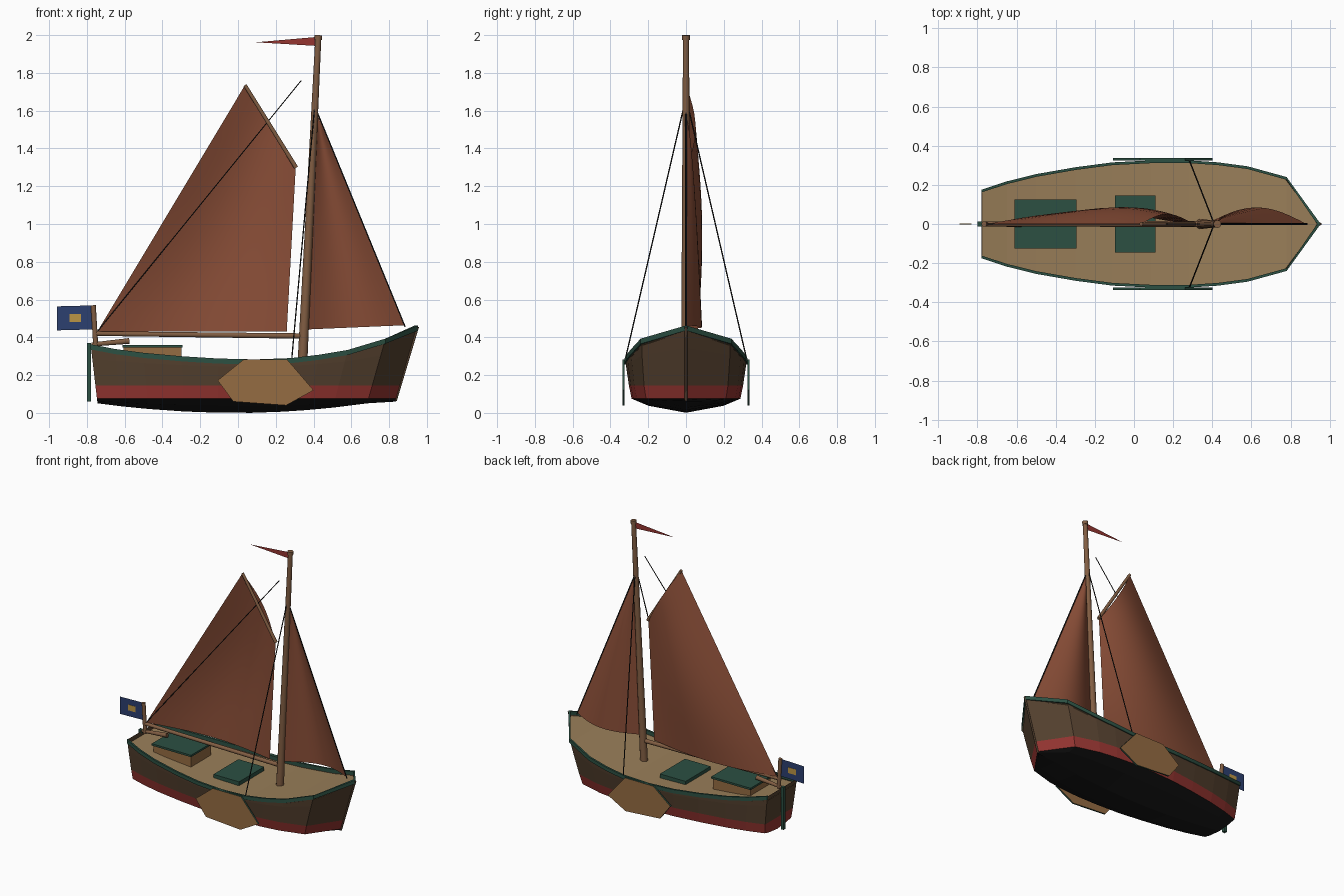
import bpy, bmesh, math
from mathutils import Vector

if "Cube" in bpy.data.objects:
    bpy.data.objects.remove(bpy.data.objects["Cube"])

def mat(name, r, g, b):
    m = bpy.data.materials.new(name)
    m.diffuse_color = (r, g, b, 1)
    m.use_nodes = True
    m.node_tree.nodes["Principled BSDF"].inputs["Base Color"].default_value = m.diffuse_color
    return m

BROWN = mat("hull_brown", .09, .052, .028)
RED = mat("red", .30, .035, .03)
BLACK = mat("black", .01, .01, .01)
GREEN = mat("green", .025, .08, .055)
DECK = mat("deck_tan", .32, .21, .10)
WOOD = mat("board_wood", .30, .15, .055)
SPAR = mat("spar_wood", .22, .11, .055)
SAIL = mat("sail_cloth", .25, .075, .038)
BLUE = mat("flag_blue", .025, .05, .16)
YELLOW = mat("flag_yellow", .5, .3, .06)

def mesh(name, verts, faces, mats, idx=None, smooth=False, fix=True):
    me = bpy.data.meshes.new(name)
    me.from_pydata([tuple(v) for v in verts], [], faces)
    for m in mats:
        me.materials.append(m)
    for i, p in enumerate(me.polygons):
        p.material_index = idx[i] if idx else 0
        p.use_smooth = smooth
    if fix:
        bm = bmesh.new()
        bm.from_mesh(me)
        bmesh.ops.remove_doubles(bm, verts=bm.verts, dist=1e-5)
        bmesh.ops.recalc_face_normals(bm, faces=bm.faces)
        bm.to_mesh(me)
        bm.free()
    ob = bpy.data.objects.new(name, me)
    bpy.context.collection.objects.link(ob)
    return ob

def grid_faces(rows, cols, close=False):
    n = cols if close else cols - 1
    return [(r*cols+c, r*cols+(c+1) % cols, (r+1)*cols+(c+1) % cols, (r+1)*cols+c)
            for r in range(rows-1) for c in range(n)]

def box(name, x0, x1, y0, y1, z0, z1, m):
    v = [(x, y, z) for z in (z0, z1) for x, y in ((x0, y0), (x1, y0), (x1, y1), (x0, y1))]
    return mesh(name, v, grid_faces(2, 4, True) + [(3, 2, 1, 0), (4, 5, 6, 7)], [m])

def rod(name, a, b, r0, r1, m, n=10):
    a, b = Vector(a), Vector(b)
    q = (b-a).to_track_quat('Z', 'Y')
    v = [p + q @ Vector((r*math.cos(2*math.pi*i/n), r*math.sin(2*math.pi*i/n), 0))
         for p, r in ((a, r0), (b, r1)) for i in range(n)]
    ob = mesh(name, v, grid_faces(2, n, True) + [tuple(range(n)), tuple(range(n, 2*n))], [m])
    for p in ob.data.polygons:
        p.use_smooth = len(p.vertices) == 4
    return ob

# Hull stations: x, half width, sheer height
ST = [(-.78, .17, .36), (-.65, .213, .335), (-.5, .25, .315), (-.3, .285, .297),
      (-.11, .31, .285), (.09, .32, .28), (.28, .32, .287), (.43, .31, .305),
      (.58, .29, .33), (.78, .235, .39), (.95, 0, .46)]

def rake(x, z, top):
    t = 1 - (z - .06) / (top - .06)
    return x * (1 - (.12 if x > 0 else .045) * t)

# Hull shell with black bottom, red band and brown topsides
verts = []
for x, w, s in ST:
    keel = .06 * min(1, abs(x)/.85) ** 2
    half = [(w, s), (w*.99, s*.55+.09), (w*.945, .145), (w*.9, .075),
            (w*.62, keel+(.075-keel)*.5), (0, keel)]
    ring = half + [(-y, z) for y, z in half[-2::-1]]
    verts += [(rake(x, z, s), y, z) for y, z in ring]
faces = grid_faces(len(ST), 11)
band = [0, 0, 1, 2, 2, 2, 2, 1, 0, 0]
idx = band * (len(ST)-1)
for i, k in ((0, 0), (1, 0), (2, 1), (3, 2), (4, 2)):
    faces.append((i, i+1, 9-i, 10-i) if i < 4 else (4, 5, 6))
    idx.append(k if i < 3 else 1)
mesh("hull", verts, faces, [BROWN, RED, BLACK], idx)
rod("stem_post", (.835, 0, .065), (.952, 0, .455), .007, .007, BROWN, 6)

# Deck just below the sheer
mesh("deck", [(x - (.015 if x > .9 else 0), k*w*.99, s-.03) for x, w, s in ST for k in (-1, 1)],
     grid_faces(len(ST), 2), [DECK])

# Rub rail swept along both sheers
for side, k in (("right", -1), ("left", 1)):
    v = []
    for x, w, s in ST:
        bow = x > .9
        o = (x + .004*bow, k*(w + .005*(not bow)))
        i = (x - .014*bow, k*max(w-.009, 0))
        v += [(*o, s-.024), (*o, s+.003), (*i, s+.003), (*i, s-.024)]
    n = len(v)
    mesh("rail_"+side, v, grid_faces(len(ST), 4, True) + [(0, 1, 2, 3), (n-4, n-3, n-2, n-1)], [GREEN])

# Leeboards, wooden faces with green edges
OUT = [(-.108, .172), (.03, .283), (.26, .283), (.40, .12), (.255, .04), (-.025, .06)]
for side, k in (("right", -1), ("left", 1)):
    v = [(x, k*y, z) for y in (.325, .337) for x, z in OUT]
    mesh("leeboard_"+side, v, grid_faces(2, 6, True) + [tuple(range(6)), tuple(range(6, 12))],
         [WOOD, GREEN], [1]*6 + [0, 0])

# Deck fittings
box("cabin", -.605, -.30, -.118, .118, .25, .345, WOOD)
box("cabin_roof", -.612, -.293, -.126, .126, .345, .359, GREEN)
box("hatch", -.098, .11, -.145, .145, .24, .279, GREEN)
box("rudder", -.80, -.778, -.012, .012, .06, .37, GREEN)
rod("tiller", (-.775, 0, .362), (-.575, 0, .381), .011, .016, SPAR)

# Spars
rod("mast", (.34, 0, .24), (.425, 0, 1.985), .026, .016, SPAR, 12)
rod("mast_cap", (.424, 0, 1.975), (.426, 0, 2.0), .02, .02, SPAR, 12)
rod("boom", (-.75, 0, .42), (.34, 0, .407), .013, .015, SPAR)
rod("gaff", (.037, 0, 1.735), (.308, 0, 1.298), .01, .012, SPAR)
rod("flagstaff", (-.753, 0, .35), (-.766, 0, .57), .014, .014, SPAR)

# Sails: bilinear patches bellied to the left side
def sail(name, a, b, c, d, belly, n=12):
    a, b, c, d = [Vector((p[0], 0, p[1])) for p in (a, b, c, d)]
    v = []
    for j in range(n+1):
        for i in range(n+1):
            u, t = i/n, j/n
            p = a.lerp(b, u).lerp(d.lerp(c, u), t)
            p.y = math.sin(math.pi*u) * belly(t)
            v.append(p)
    return mesh(name, v, grid_faces(n+1, n+1), [SAIL], smooth=True)

sail("mainsail", (-.745, .43), (.258, .43), (.305, 1.29), (.037, 1.735),
     lambda t: .062 - .012*t + .03*math.sin(math.pi*t))
sail("jib", (.37, .442), (.882, .464), (.42, 1.58), (.42, 1.58),
     lambda t: .085 * (1-t)**.6)

# Rigging
rod("forestay", (.885, 0, .455), (.42, 0, 1.59), .004, .004, BLACK, 6)
rod("topping_lift", (-.745, 0, .43), (.335, 0, 1.76), .003, .003, BLACK, 6)
for side, k in (("right", -1), ("left", 1)):
    rod("shroud_"+side, (.285, k*.32, .29), (.41, 0, 1.67), .0035, .0035, BLACK, 6)

# Flags
mesh("pennant", [(.415, 0, 1.99), (.413, 0, 1.943), (.095, 0, 1.962)], [(0, 1, 2)], [RED], fix=False)
mesh("flag", [(-.957, 0, .437), (-.77, 0, .442), (-.77, 0, .569), (-.957, 0, .564)],
     [(0, 1, 2, 3)], [BLUE], fix=False)
box("flag_patch", -.892, -.83, -.002, .002, .482, .524, YELLOW)
